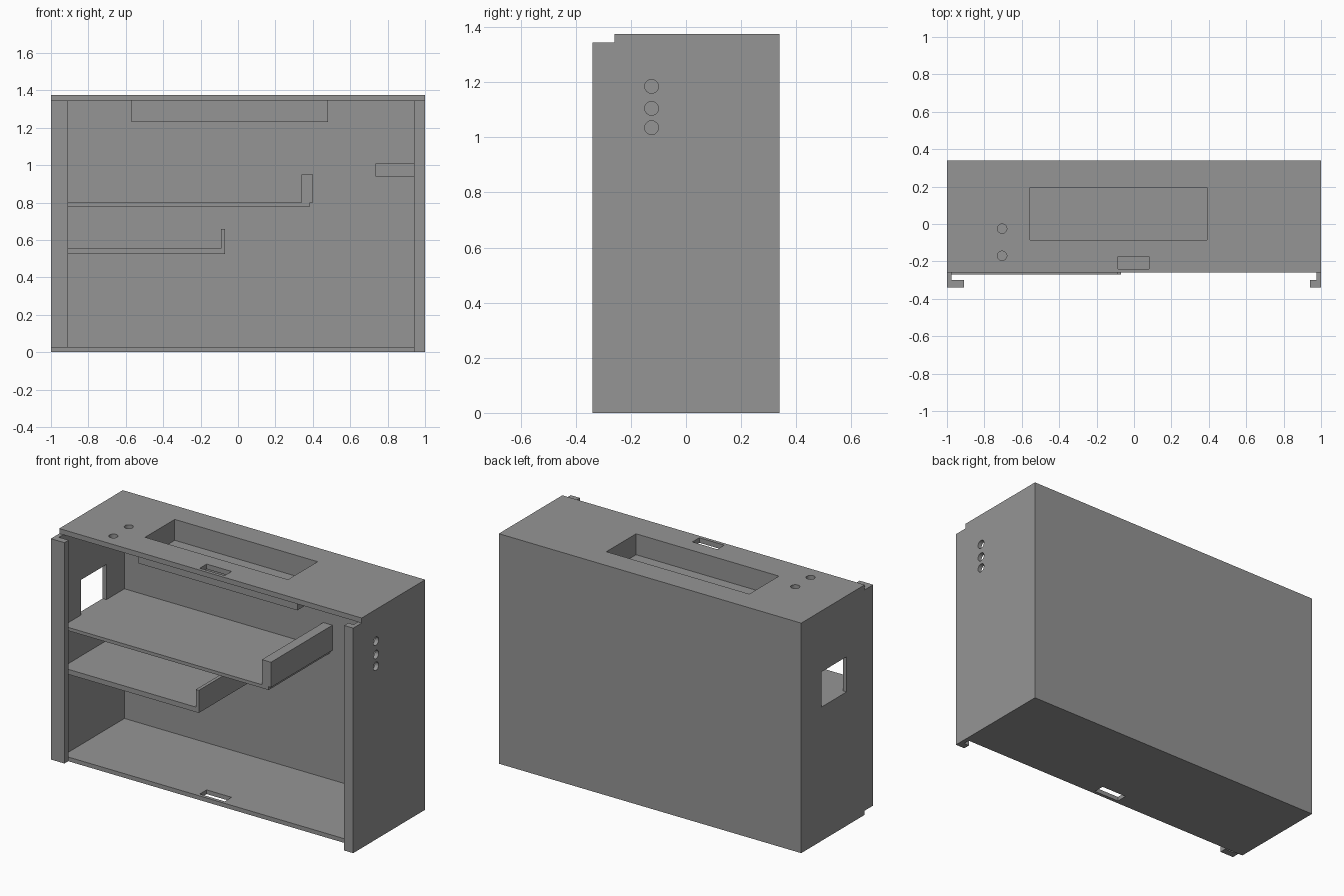
import bpy
import bmesh
import math

if "Cube" in bpy.data.objects:
    bpy.data.objects.remove(bpy.data.objects["Cube"])

grey = bpy.data.materials.new("plain grey")
grey.diffuse_color = (0.30, 0.30, 0.30, 1)
grey.use_nodes = True
grey.node_tree.nodes["Principled BSDF"].inputs["Base Color"].default_value = grey.diffuse_color


def prism(name, profile, z0, z1):
    """Extrude a closed xy profile from z0 to z1."""
    bm = bmesh.new()
    face = bm.faces.new([bm.verts.new((x, y, z0)) for x, y in profile])
    top = bmesh.ops.extrude_face_region(bm, geom=[face])["geom"]
    verts = [v for v in top if isinstance(v, bmesh.types.BMVert)]
    bmesh.ops.translate(bm, verts=verts, vec=(0, 0, z1 - z0))
    bmesh.ops.recalc_face_normals(bm, faces=bm.faces)
    mesh = bpy.data.meshes.new(name)
    bm.to_mesh(mesh)
    bm.free()
    mesh.materials.append(grey)
    obj = bpy.data.objects.new(name, mesh)
    bpy.context.collection.objects.link(obj)
    return obj


def box(name, x, y, z):
    return prism(name, [(x[0], y[0]), (x[1], y[0]), (x[1], y[1]), (x[0], y[1])], *z)


def rod(center, axis):
    """Round hole cutter along z or x."""
    rot = (0, math.pi / 2, 0) if axis == "x" else (0, 0, 0)
    bpy.ops.mesh.primitive_cylinder_add(vertices=32, radius=0.025, depth=0.15,
                                        location=center, rotation=rot)
    return bpy.context.object


def combine(target, tool, operation):
    """Apply a boolean and remove the tool object."""
    mod = target.modifiers.new("combine", 'BOOLEAN')
    mod.operation = operation
    mod.solver = 'EXACT'
    mod.object = tool
    bpy.context.view_layer.objects.active = target
    bpy.ops.object.modifier_apply(modifier=mod.name)
    bpy.data.objects.remove(tool, do_unlink=True)


# Cabinet shell, open at the front
shell = box("cabinet_shell", (-1, 1), (-0.26, 0.34), (0, 1.375))
combine(shell, box("cavity", (-0.975, 0.975), (-0.6, 0.32), (0.025, 1.345)), 'DIFFERENCE')

# Front channels that hold a sliding panel
for side, lip_x, z0 in ((-1, 0.91, 0.025), (1, 0.94, 0.0)):
    profile = [(1, -0.26), (1, -0.34), (lip_x, -0.34), (lip_x, -0.30),
               (0.975, -0.30), (0.975, -0.26)]
    channel = prism("front_channel", [(side * x, y) for x, y in profile], z0, 1.345)
    combine(shell, channel, 'UNION')

# Openings: top recess, slot through top and bottom, side window
RECESS = ((-0.555, 0.39), (-0.085, 0.195), (1.25, 1.5))
combine(shell, box("recess_cut", *RECESS), 'DIFFERENCE')
for z in ((-0.1, 0.1), (1.3, 1.5)):
    combine(shell, box("slot_cut", (-0.085, 0.08), (-0.24, -0.175), z), 'DIFFERENCE')
combine(shell, box("window_cut", (-1.1, -0.9), (-0.09, 0.15), (0.80, 1.01)), 'DIFFERENCE')

# Round holes in the top and the right wall
for y in (-0.025, -0.17):
    combine(shell, rod((-0.705, y, 1.36), "z"), 'DIFFERENCE')
for z in (1.035, 1.105, 1.185):
    combine(shell, rod((1, -0.125, z), "x"), 'DIFFERENCE')

# Tray hanging below the top recess
tray = box("recess_tray", (-0.57, 0.48), (-0.125, 0.235), (1.23, 1.345))
combine(tray, box("tray_cut", *RECESS), 'DIFFERENCE')

# Shelves with raised end stops
box("upper_shelf", (-0.975, 0.385), (-0.26, 0.32), (0.78, 0.80))
box("upper_shelf_stop", (0.34, 0.40), (-0.26, 0.32), (0.80, 0.95))
box("lower_shelf", (-0.975, -0.07), (-0.27, 0.32), (0.525, 0.555))
box("lower_shelf_stop", (-0.09, -0.07), (-0.27, 0.32), (0.555, 0.66))

# Support block on the right wall
box("wall_bracket", (0.735, 0.975), (-0.05, 0.32), (0.94, 1.01))

# Keep edges crisp while smoothing the hole walls
for obj in bpy.context.scene.objects:
    obj.select_set(obj == shell)
bpy.context.view_layer.objects.active = shell
bpy.ops.object.shade_smooth_by_angle(angle=math.radians(30))
